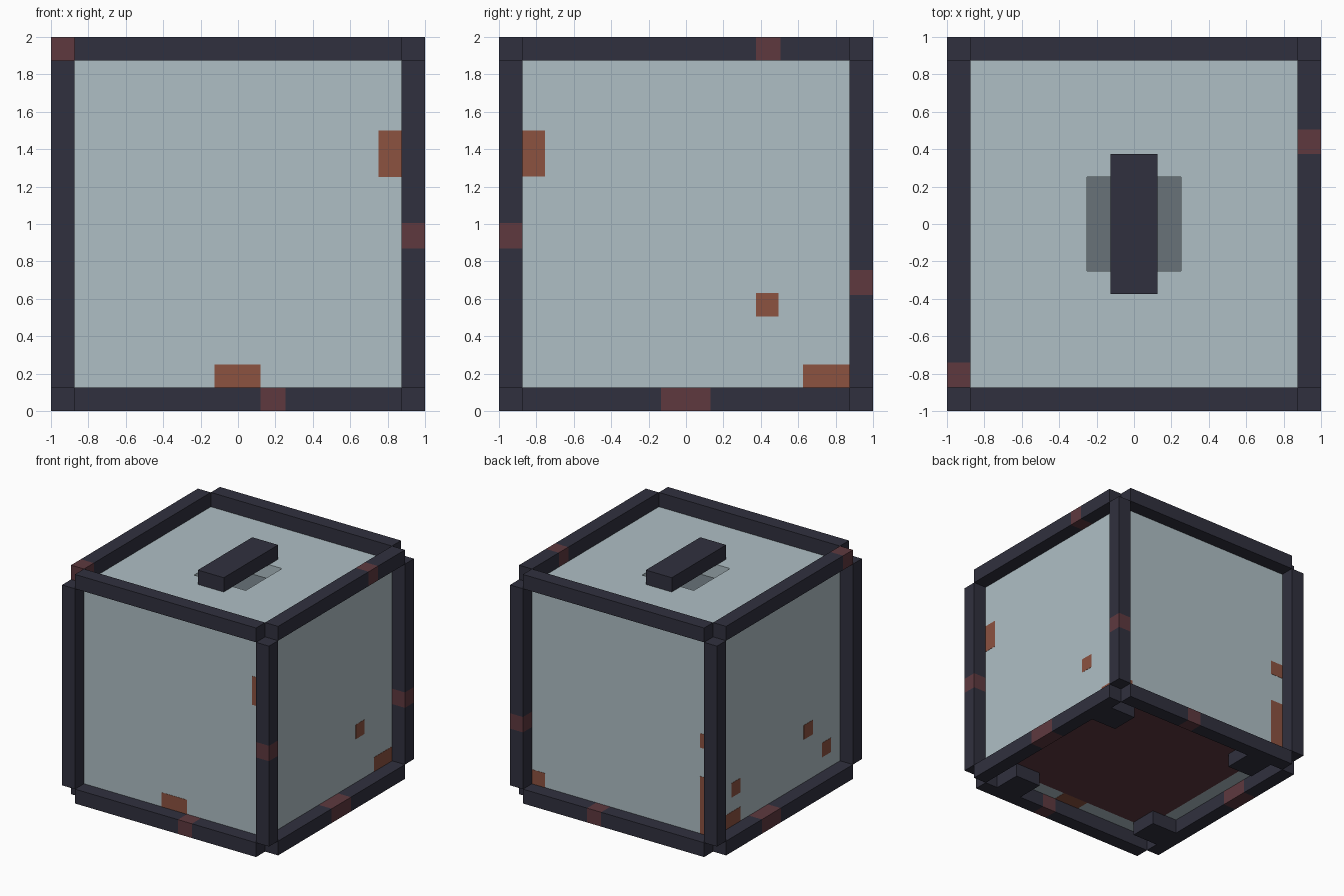
import bpy, bmesh
from mathutils import Vector, Matrix

if "Cube" in bpy.data.objects:
    bpy.data.objects.remove(bpy.data.objects["Cube"], do_unlink=True)


def material(name, rgb):
    lin = [((c / 255 + 0.055) / 1.055) ** 2.4 for c in rgb] + [1.0]
    m = bpy.data.materials.new(name)
    m.use_nodes = True
    m.diffuse_color = lin
    m.node_tree.nodes["Principled BSDF"].inputs["Base Color"].default_value = lin
    return m


METAL = material("dark metal", (48, 48, 62))
STAIN = material("stained metal", (94, 57, 63))
GLASS = material("pale glass", (175, 191, 197))
RUST = material("rust", (140, 82, 64))
SMOKE = material("smoky grey", (104, 114, 121))

IN, OUT, T = 0.875, 1.0, 0.125   # inner half size, outer half size, beam width


def box_bmesh(lo, hi):
    lo, hi = Vector(lo), Vector(hi)
    bm = bmesh.new()
    bmesh.ops.create_cube(bm, size=1, matrix=Matrix.Translation((lo + hi) / 2)
                          @ Matrix.Diagonal((*(hi - lo), 1)))
    bm.normal_update()
    return bm


def finish(name, bm, *mats):
    me = bpy.data.meshes.new(name)
    bm.to_mesh(me)
    bm.free()
    for m in mats:
        me.materials.append(m)
    ob = bpy.data.objects.new(name, me)
    bpy.context.collection.objects.link(ob)


def box(name, lo, hi, mat):
    finish(name, box_bmesh(lo, hi), mat)


def span(side):
    """Range of a beam's cross-section on one side of the centre."""
    return (IN, OUT) if side > 0 else (-OUT, -IN)


def beam(name, axis, sides, stain=None):
    """Edge beam along an axis; the stained stretch is cut into it."""
    lo, hi = [0, 0, 0], [0, 0, 0]
    lo[axis], hi[axis] = -IN, IN
    for a, s in zip([a for a in range(3) if a != axis], sides):
        lo[a], hi[a] = span(s)
    lo[2] += 1
    hi[2] += 1
    bm = box_bmesh(lo, hi)
    if stain:
        normal = Vector([float(a == axis) for a in range(3)])
        for cut in stain:
            if lo[axis] < cut < hi[axis]:
                bmesh.ops.bisect_plane(bm, geom=bm.verts[:] + bm.edges[:] + bm.faces[:],
                                       plane_co=normal * cut, plane_no=normal)
        for f in bm.faces:
            c = f.calc_center_median()[axis]
            f.material_index = int(stain[0] - 0.001 <= c <= stain[1] + 0.001)
    finish(name, bm, METAL, STAIN)


# Frame: twelve edge beams, leaving the cube's corners notched
stains = {
    (0, -1, -1): (0.12, 0.255), (0, 1, -1): (0.12, 0.255),
    (1, 1, -1): (-0.135, 0.13), (1, -1, -1): (0.12, 0.38),
    (1, 1, 1): (0.375, 0.505), (1, -1, 1): (-0.875, -0.74),
    (2, 1, -1): (0.87, 1.005), (2, 1, 1): (0.62, 0.755),
}
level = {-1: "bottom", 1: "top"}
depth = {-1: "front", 1: "back"}
flank = {-1: "right", 1: "left"}
for a in (-1, 1):
    for b in (-1, 1):
        beam(f"{depth[a]}_{level[b]}_beam", 0, (a, b), stains.get((0, a, b)))
        beam(f"{flank[a]}_{level[b]}_beam", 1, (a, b), stains.get((1, a, b)))
        beam(f"{depth[b]}_{flank[a]}_post", 2, (a, b), stains.get((2, a, b)))

# Closed glass body with a square pocket sunk into the lid
bm = box_bmesh((-IN, -IN, T), (IN, IN, 2 - T))
lid = max(bm.faces, key=lambda f: f.calc_center_median().z)
bmesh.ops.inset_region(bm, faces=[lid], thickness=IN - 0.25, use_even_offset=True)
pocket = min(bm.faces, key=lambda f: f.calc_center_median().xy.length
             - f.calc_center_median().z)
floor = bmesh.ops.extrude_discrete_faces(bm, faces=[pocket])["faces"][0]
bmesh.ops.translate(bm, verts=floor.verts[:], vec=(0, 0, -T))
floor.material_index = 1
finish("glass_body", bm, GLASS, SMOKE)

# Handle across the pocket
box("lid_handle", (-0.125, -0.375, 2 - T), (0.125, 0.375, 2), METAL)

# Stained plate on the underside, with a glass border left around it
box("base_plate", (-0.75, -0.75, T - 0.004), (0.75, 0.75, T + 0.002), STAIN)

# Rust patches: face axis, face position, then the two ranges across the face
patches = [
    (1, -IN, -0.125, 0.12, T, 0.25), (1, -IN, 0.75, IN, 1.25, 1.5),
    (0, IN, -IN, -0.755, 1.255, 1.5), (0, IN, 0.375, 0.495, 0.505, 0.63),
    (0, IN, 0.625, IN, T, 0.25),
    (1, IN, 0.75, IN, T, 0.25), (1, IN, -IN, -0.75, 0.875, 1.0),
    (1, IN, -IN, -0.75, T, 0.625),
    (0, -IN, -0.5, -0.375, 0.5, 0.625), (0, -IN, -0.75, -0.625, 0.25, 0.375),
    (0, -IN, 0.5, 0.625, 0.375, 0.5), (0, -IN, 0.5, IN, T, 0.25),
    (0, -IN, 0.75, IN, 0.25, 0.625), (0, -IN, 0.75, IN, 0.875, 1.0),
    (2, T, -0.125, 0.125, -IN, -0.75), (2, T, 0.75, IN, 0.625, IN),
    (2, T, -IN, -0.75, 0.5, IN),
]
for i, (axis, pos, u0, u1, v0, v1) in enumerate(patches):
    lo, hi = [u0, v0], [u1, v1]
    lo.insert(axis, pos - 0.002)
    hi.insert(axis, pos + 0.002)
    box(f"rust_patch_{i + 1}", lo, hi, RUST)

# Four feet inside the bottom frame, each a quarter turn from the last
for name, x, y in (("back_left", 0.75, 0.625), ("back_right", -0.625, 0.75),
                   ("front_right", -0.75, -0.625), ("front_left", 0.625, -0.75)):
    box(f"{name}_foot", (x - 0.125, y - 0.125, 0), (x + 0.125, y + 0.125, T), METAL)
